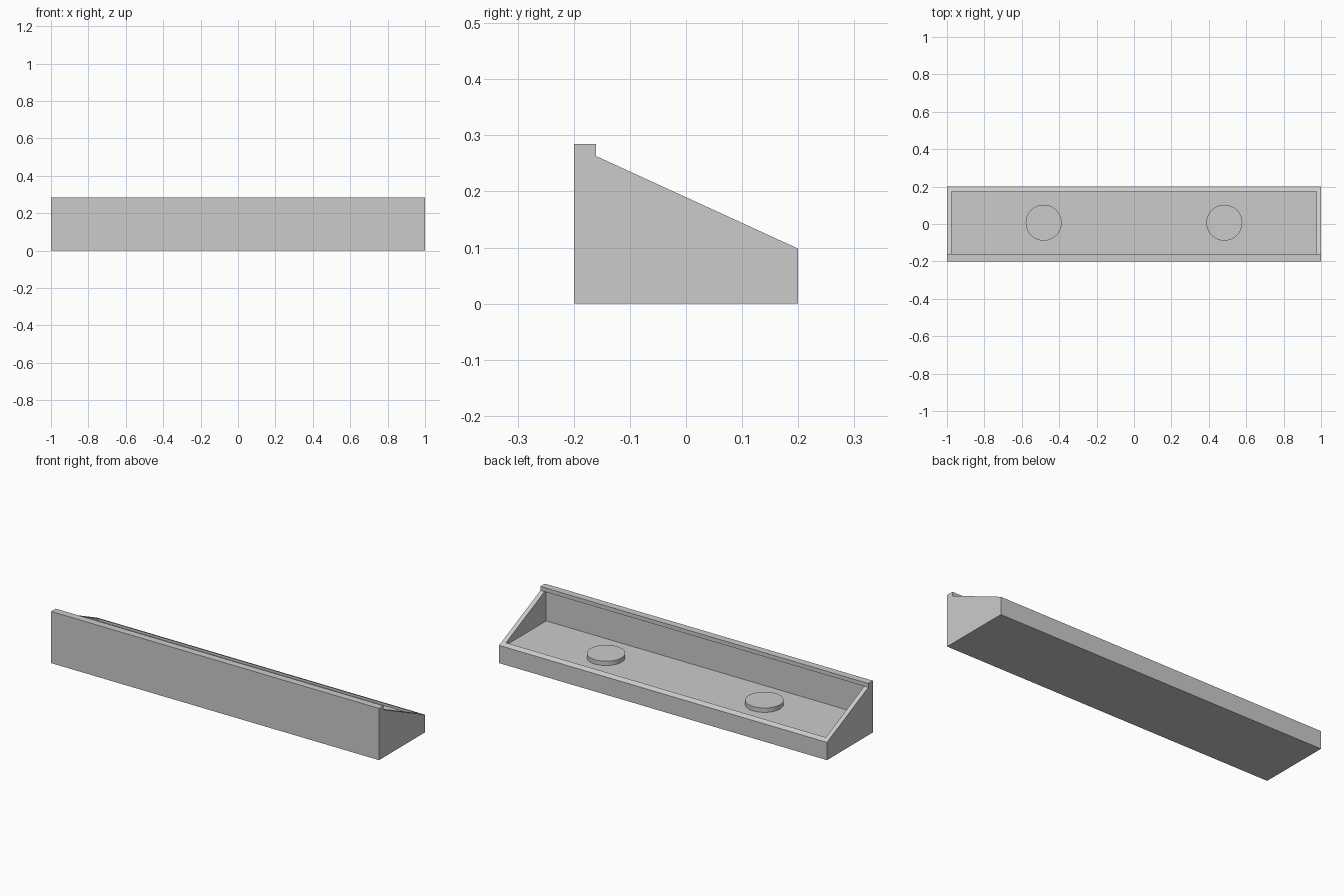
import bpy
import bmesh

cube = bpy.data.objects.get("Cube")
if cube:
    bpy.data.objects.remove(cube, do_unlink=True)

# Single grey finish
grey = bpy.data.materials.new("grey")
grey.use_nodes = True
colour = (0.6, 0.6, 0.6, 1.0)
grey.diffuse_color = colour
grey.node_tree.nodes["Principled BSDF"].inputs["Base Color"].default_value = colour

WALL = 0.025
HALF_DEPTH = 0.2
FLOOR_Z = 0.096
LIP_Y = -0.16
LIP_Z = 0.263
TOP_Z = 0.285


def extrude_profile(name, profile, half_width):
    """Extrude a (y, z) outline along x, centred on x = 0."""
    bm = bmesh.new()
    face = bm.faces.new([bm.verts.new((-half_width, y, z)) for y, z in profile])
    extruded = bmesh.ops.extrude_face_region(bm, geom=[face])["geom"]
    verts = [g for g in extruded if isinstance(g, bmesh.types.BMVert)]
    bmesh.ops.translate(bm, verts=verts, vec=(2 * half_width, 0, 0))
    bmesh.ops.recalc_face_normals(bm, faces=bm.faces)
    mesh = bpy.data.meshes.new(name)
    bm.to_mesh(mesh)
    bm.free()
    mesh.materials.append(grey)
    obj = bpy.data.objects.new(name, mesh)
    bpy.context.collection.objects.link(obj)
    return obj


# Tray body: tall front with a raised lip, sides sloping down to the back
tray = extrude_profile("tray_body", [
    (-HALF_DEPTH, 0), (HALF_DEPTH, 0), (HALF_DEPTH, 0.098),
    (LIP_Y, LIP_Z), (LIP_Y, TOP_Z), (-HALF_DEPTH, TOP_Z)], 1.0)

# Hollow interior, tucked under the lip at the front
inner = HALF_DEPTH - WALL
cutter = extrude_profile("cavity_cutter", [
    (-inner, FLOOR_Z), (inner, FLOOR_Z), (inner, 0.4),
    (LIP_Y, 0.4), (LIP_Y, LIP_Z), (-inner, LIP_Z)], 1.0 - WALL)
cutter.hide_render = True

hollow = tray.modifiers.new("hollow", "BOOLEAN")
hollow.operation = "DIFFERENCE"
hollow.solver = "EXACT"
hollow.object = cutter
bpy.context.view_layer.objects.active = tray
bpy.ops.object.modifier_apply(modifier=hollow.name)
bpy.data.objects.remove(cutter, do_unlink=True)

# Round pads on the tray floor
PAD_TOP = 0.12
PAD_BASE = FLOOR_Z - 0.01
for side, x in (("left", 0.483), ("right", -0.483)):
    bpy.ops.mesh.primitive_cylinder_add(
        vertices=64, radius=0.096, depth=PAD_TOP - PAD_BASE,
        location=(x, 0.007, (PAD_TOP + PAD_BASE) / 2))
    pad = bpy.context.object
    pad.name = side + "_pad"
    pad.data.materials.append(grey)
    bpy.ops.object.shade_smooth_by_angle()
